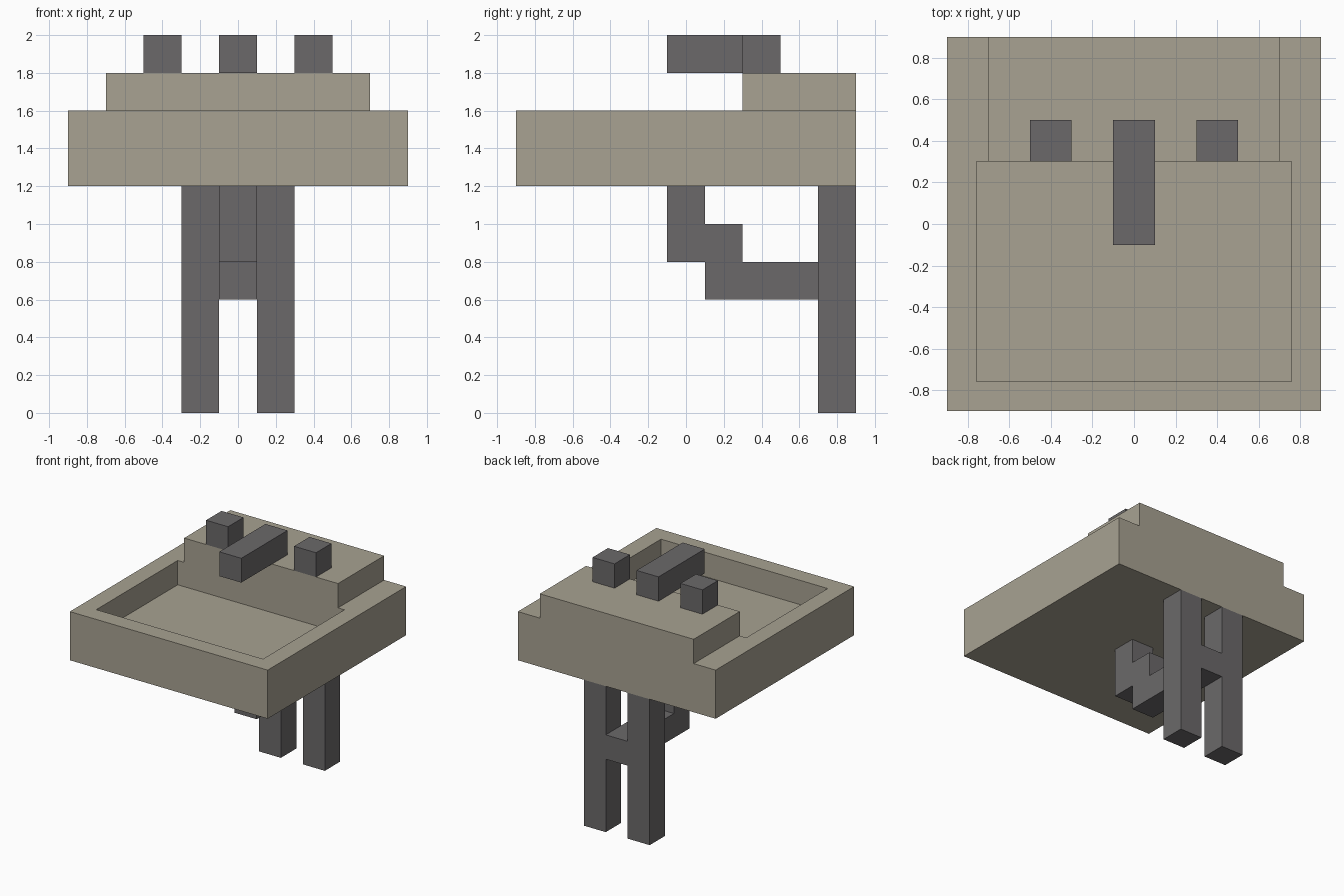
import bpy
import bmesh

cube = bpy.data.objects.get("Cube")
if cube:
    bpy.data.objects.remove(cube, do_unlink=True)


def make_material(name, rgb):
    mat = bpy.data.materials.new(name)
    mat.use_nodes = True
    colour = (*rgb, 1)
    mat.diffuse_color = colour
    bsdf = next(n for n in mat.node_tree.nodes if n.type == 'BSDF_PRINCIPLED')
    bsdf.inputs["Base Color"].default_value = colour
    return mat


stone = make_material("warm grey stone", (0.392, 0.361, 0.287))
metal = make_material("dark grey metal", (0.147, 0.141, 0.144))


def finish(name, bm, mat):
    bmesh.ops.recalc_face_normals(bm, faces=bm.faces)
    mesh = bpy.data.meshes.new(name)
    bm.to_mesh(mesh)
    bm.free()
    mesh.materials.append(mat)
    obj = bpy.data.objects.new(name, mesh)
    bpy.context.collection.objects.link(obj)
    return obj


def box_mesh(x, y, z):
    """Box spanning the given (low, high) ranges."""
    bm = bmesh.new()
    bmesh.ops.create_cube(bm, size=1)
    for v in bm.verts:
        v.co = [r[0] if c < 0 else r[1] for c, r in zip(v.co, (x, y, z))]
    return bm


# Basin: inset the top, leave a wide ledge at the back, sink the bowl
bm = box_mesh((-0.9, 0.9), (-0.9, 0.9), (1.2, 1.6))
bm.normal_update()
top = max(bm.faces, key=lambda f: f.calc_center_median().z)
bmesh.ops.inset_individual(bm, faces=[top], thickness=0.2)
for v in top.verts:
    if v.co.y > 0:
        v.co.y = 0.3
floor = bmesh.ops.extrude_discrete_faces(bm, faces=[top])["faces"][0]
for v in floor.verts:
    v.co.z = 1.4
finish("basin", bm, stone)

# Raised ledge carrying the taps
finish("back_ledge", box_mesh((-0.7, 0.7), (0.3, 0.9), (1.6, 1.8)), stone)

# Spout
finish("spout", box_mesh((-0.1, 0.1), (-0.1, 0.5), (1.8, 2)), metal)

# Paired tap handles and legs
for side, s in (("left", 1), ("right", -1)):
    handle_x = sorted((0.3 * s, 0.5 * s))
    leg_x = sorted((0.1 * s, 0.3 * s))
    finish(side + "_tap_handle", box_mesh(handle_x, (0.3, 0.5), (1.8, 2)), metal)
    finish(side + "_leg", box_mesh(leg_x, (0.7, 0.9), (0, 1.2)), metal)

# Stepped drain pipe: side profile extruded across x
profile = [(-0.1, 1.2), (-0.1, 0.8), (0.1, 0.8), (0.1, 0.6), (0.9, 0.6),
           (0.9, 0.8), (0.3, 0.8), (0.3, 1.0), (0.1, 1.0), (0.1, 1.2)]
bm = bmesh.new()
face = bm.faces.new([bm.verts.new((-0.1, y, z)) for y, z in profile])
extruded = bmesh.ops.extrude_face_region(bm, geom=[face])["geom"]
bmesh.ops.translate(bm, vec=(0.2, 0, 0),
                    verts=[g for g in extruded if isinstance(g, bmesh.types.BMVert)])
finish("drain_pipe", bm, metal)
